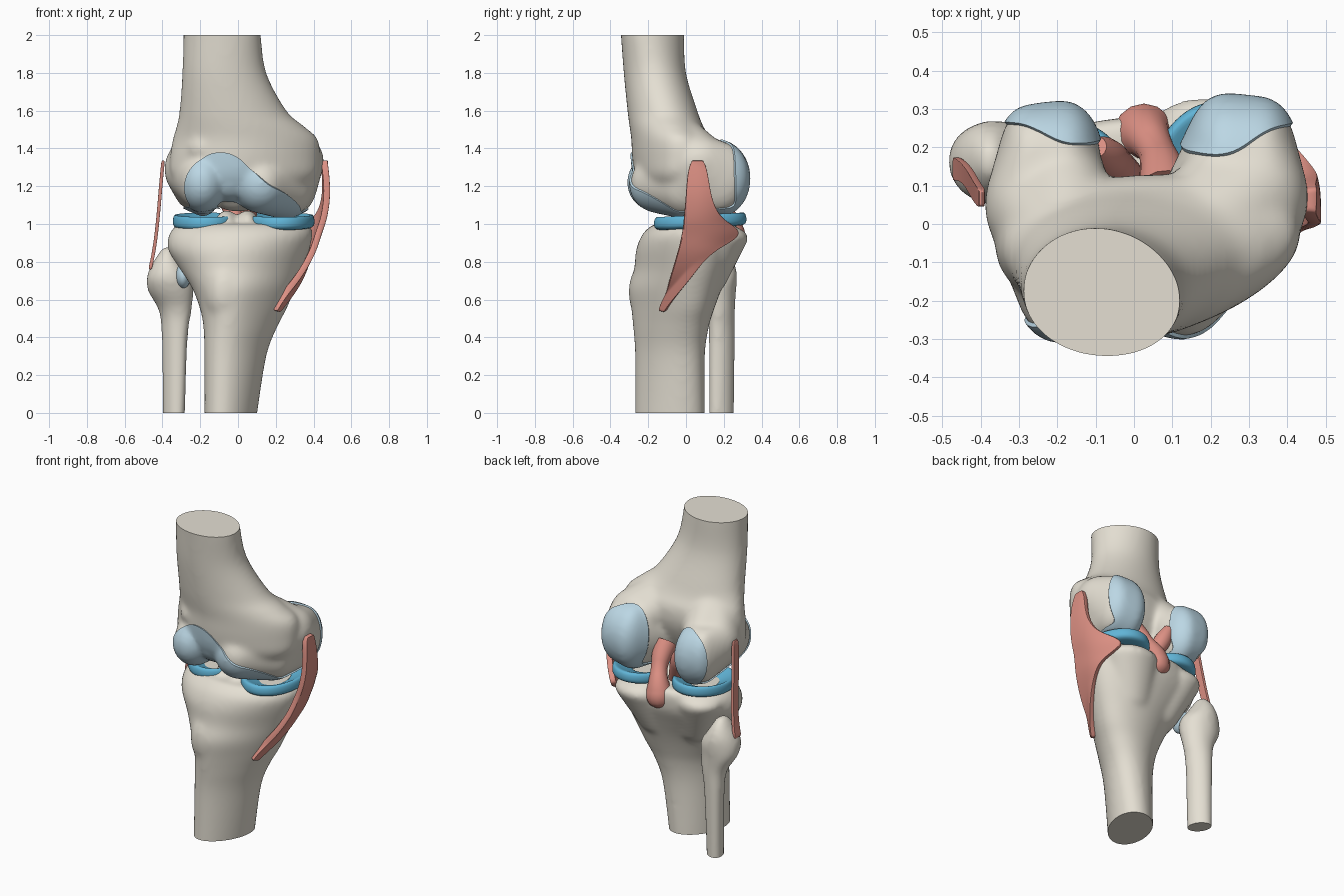
import bpy, bmesh, math
from mathutils import Matrix, Vector

cube = bpy.data.objects.get("Cube")
if cube:
    bpy.data.objects.remove(cube, do_unlink=True)


def material(name, rgb):
    m = bpy.data.materials.new(name)
    m.use_nodes = True
    m.diffuse_color = (*rgb, 1)
    m.node_tree.nodes["Principled BSDF"].inputs["Base Color"].default_value = (*rgb, 1)
    return m


BONE = material("bone", (0.78, 0.74, 0.65))
CARTILAGE = material("cartilage pale blue", (0.50, 0.68, 0.78))
MENISCUS = material("meniscus blue", (0.12, 0.46, 0.68))
LIGAMENT = material("ligament red", (0.72, 0.28, 0.23))


# ---- shape helpers ----
def ball(bm, c, r):
    mat = Matrix.LocRotScale(Vector(c), None, Vector(r))
    bmesh.ops.create_uvsphere(bm, u_segments=32, v_segments=20, radius=1, matrix=mat)


def hull(bm, *balls):
    """Convex skin around several ellipsoids."""
    tmp = bmesh.new()
    for c, r in balls:
        ball(tmp, c, r)
    verts = [bm.verts.new(v.co) for v in tmp.verts]
    tmp.free()
    bmesh.ops.convex_hull(bm, input=verts)


def loft(bm, rings):
    """Skin closed rings and cap both ends."""
    rows = [[bm.verts.new(p) for p in ring] for ring in rings]
    for a, b in zip(rows, rows[1:]):
        for i in range(len(a)):
            j = (i + 1) % len(a)
            bm.faces.new((a[i], a[j], b[j], b[i]))
    bm.faces.new(rows[0])
    bm.faces.new(rows[-1])


def refine(rows, n=5):
    """Catmull-Rom interpolation between section tuples."""
    pts = [Vector(r) for r in rows]
    out = []
    for i in range(len(pts) - 1):
        p0, p1, p2, p3 = pts[max(i - 1, 0)], pts[i], pts[i + 1], pts[min(i + 2, len(pts) - 1)]
        for k in range(n):
            t = k / n
            out.append(p1 + (p2 - p0) * (t / 2) + (2 * p0 - 5 * p1 + 4 * p2 - p3) * (t * t / 2)
                       + (3 * p1 - p0 - 3 * p2 + p3) * (t ** 3 / 2))
    return out + [pts[-1]]


def shaft(bm, sections):
    """Bone loft from (z, x0, x1, y0, y1, taper, skew); taper narrows the front."""
    rings = []
    for z, x0, x1, y0, y1, taper, skew in refine(sections):
        ring = []
        for i in range(40):
            a = math.tau * i / 40
            c, s = math.cos(a), math.sin(a)
            u = c * math.sqrt(1 - skew * skew) * (1 + taper * s) + skew * s
            ring.append(((x0 + x1) / 2 + (x1 - x0) / 2 * u, (y0 + y1) / 2 + (y1 - y0) / 2 * s, z))
        rings.append(ring)
    loft(bm, rings)


def settle(ob, mat, trim=None):
    """Apply modifiers, trim to a plane with a flat cap, shade and colour."""
    bpy.context.view_layer.update()
    dg = bpy.context.evaluated_depsgraph_get()
    me = bpy.data.meshes.new_from_object(ob.evaluated_get(dg))
    bm = bmesh.new()
    bm.from_mesh(me)
    if trim:
        z, up = trim
        bmesh.ops.bisect_plane(bm, geom=bm.verts[:] + bm.edges[:] + bm.faces[:],
                               plane_co=(0, 0, z), plane_no=(0, 0, up), clear_outer=True)
        bmesh.ops.holes_fill(bm, edges=[e for e in bm.edges if e.is_boundary], sides=0)
    bmesh.ops.recalc_face_normals(bm, faces=bm.faces[:])
    bm.to_mesh(me)
    bm.free()
    me.materials.clear()
    me.materials.append(mat)
    me.shade_smooth()
    me.set_sharp_from_angle(angle=math.radians(45))
    name = ob.name
    bpy.data.objects.remove(ob, do_unlink=True)
    new = bpy.data.objects.new(name, me)
    bpy.context.collection.objects.link(new)
    return new


def make(name, bm, mat, mods=(), trim=None):
    bmesh.ops.recalc_face_normals(bm, faces=bm.faces[:])
    me = bpy.data.meshes.new(name)
    bm.to_mesh(me)
    bm.free()
    ob = bpy.data.objects.new(name, me)
    bpy.context.collection.objects.link(ob)
    for kind, props in mods:
        m = ob.modifiers.new(kind.title(), kind)
        for key, value in props.items():
            setattr(m, key, value)
    return settle(ob, mat, trim)


FUSE = [("REMESH", dict(mode='VOXEL', voxel_size=0.014)),
        ("SMOOTH", dict(factor=0.5, iterations=16))]

# ---- femur ----
bm = bmesh.new()
shaft(bm, [(2.06, -.29, .115, -.35, -.01, -.06, -.08), (2.0, -.29, .12, -.345, -.01, -.06, -.08),
           (1.8, -.295, .15, -.33, 0, 0, 0), (1.6, -.31, .255, -.31, .06, .08, .04),
           (1.52, -.325, .34, -.3, .09, .15, .07), (1.45, -.345, .41, -.29, .125, .2, .09),
           (1.35, -.36, .42, -.285, .125, .2, .09), (1.25, -.35, .4, -.27, .09, .2, .09),
           (1.16, -.25, .3, -.22, .04, .2, .09)])
lateral_side = ((-.285, .05, 1.29), (.105, .14, .14))
lateral_back = ((-.27, .19, 1.25), (.08, .115, .165))
medial_side = ((.33, .07, 1.33), (.125, .16, .14))
medial_back = ((.33, .175, 1.25), (.095, .15, .185))
hull(bm, ((-.185, .16, 1.235), (.1, .155, .187)), lateral_back,
     ((-.19, -.15, 1.22), (.12, .155, .15)), lateral_side)
hull(bm, lateral_side, ((-.2, .14, 1.27), (.12, .13, .13)), ((-.15, -.08, 1.5), (.14, .14, .1)),
     ((-.17, -.13, 1.4), (.12, .13, .1)))
hull(bm, ((.24, .165, 1.24), (.105, .17, .2)), medial_back, ((.25, 0, 1.2), (.15, .15, .165)),
     ((.12, -.14, 1.215), (.14, .155, .15)), medial_side)
hull(bm, medial_side, ((.28, .14, 1.28), (.13, .14, .13)), ((.13, -.08, 1.5), (.15, .14, .1)),
     ((.08, -.14, 1.38), (.12, .12, .1)))
ball(bm, (-.04, -.12, 1.24), (.12, .14, .12))
ball(bm, (0, -.06, 1.14), (.14, .1, .075))
femur = make("femur", bm, BONE, FUSE, (2.0, 1))

# ---- femoral cartilage: thin raised layer inside a rounded region ----
bm = bmesh.new()
ball(bm, (-.1, -.3, 1.15), (.205, .14, .235))
hull(bm, ((-.03, -.29, 1.2), (.13, .1, .13)), ((.26, -.16, 1.06), (.12, .13, .05)))
hull(bm, ((-.17, .27, 1.25), (.1, .1, .21)), ((-.27, .35, 1.25), (.1, .12, .2)))
hull(bm, ((.23, .25, 1.27), (.12, .12, .22)), ((.34, .34, 1.26), (.1, .12, .21)))
hull(bm, ((-.18, -.2, 1.06), (.1, .1, .05)), ((-.2, .2, 1.05), (.12, .12, .06)))
hull(bm, ((.24, -.1, 1.035), (.11, .1, .04)), ((.27, .2, 1.05), (.125, .12, .06)))
region = make("cartilage_region", bm, CARTILAGE, FUSE)
region.hide_render = True
bm = bmesh.new()
bm.from_mesh(femur.data)
bm.normal_update()
for v, n in [(v, v.normal.copy()) for v in bm.verts]:
    v.co += n * 0.009
make("femoral_cartilage", bm, CARTILAGE,
     [("BOOLEAN", dict(operation='INTERSECT', solver='EXACT', object=region))])
bpy.data.objects.remove(region, do_unlink=True)

# ---- tibia ----
bm = bmesh.new()
shaft(bm, [(-.06, -.18, .095, -.27, .1, .05, .32), (0, -.18, .1, -.27, .1, .05, .32),
           (.3, -.183, .145, -.27, .1, .1, .32), (.45, -.19, .195, -.28, .12, .18, .3),
           (.55, -.21, .24, -.29, .15, .25, .27), (.66, -.25, .285, -.3, .19, .25, .22),
           (.76, -.31, .33, -.275, .23, .2, .15), (.86, -.37, .37, -.265, .27, .15, .08),
           (.93, -.37, .39, -.24, .28, .1, .05), (.97, -.35, .39, -.21, .28, .1, .05),
           (1.0, -.32, .37, -.17, .26, .1, .05)])
hull(bm, ((.18, .19, .925), (.17, .14, .07)), ((.12, .1, .72), (.13, .12, .1)))
hull(bm, ((-.2, .13, .925), (.15, .15, .07)), ((-.12, .06, .72), (.13, .12, .1)))
ball(bm, (-.07, -.18, .64), (.11, .125, .18))
for x in (-.06, .05):
    ball(bm, (x, .02, 1.0), (.06, .13, .075))
tibia = make("tibia", bm, BONE, FUSE, (0, -1))

# ---- fibula ----
bm = bmesh.new()
shaft(bm, [(-.06, -.4, -.28, .12, .255, 0, -.35), (0, -.4, -.28, .12, .255, 0, -.35),
           (.4, -.405, -.265, .12, .26, 0, -.3), (.54, -.42, -.245, .11, .26, 0, -.2),
           (.64, -.475, -.235, .07, .265, 0, -.1), (.71, -.485, -.24, .05, .27, 0, 0),
           (.77, -.465, -.28, .06, .265, 0, 0), (.83, -.43, -.32, .09, .24, 0, 0),
           (.88, -.395, -.35, .13, .2, 0, 0)])
make("fibula", bm, BONE, FUSE, (0, -1))

# ---- cartilage pad between tibia and fibula ----
bm = bmesh.new()
ball(bm, (-.29, .09, .725), (.04, .07, .065))
make("tibiofibular_cartilage", bm, CARTILAGE)


# ---- menisci: wedge section swept round an open oval ----
def meniscus(name, cx, cy, rx, ry, facing):
    rings = []
    for i in range(33):
        a = facing + math.radians(32 + 296 * i / 32)
        c, s = math.cos(a), math.sin(a)
        lift = 0.012 * s
        rings.append([(cx + rx * f * c, cy + ry * f * s, z + lift) for f, z in
                      ((.97, .972), (1.02, 1.01), (.97, 1.06), (.8, 1.035), (.4, 1.005), (.4, .985))])
    bm = bmesh.new()
    loft(bm, rings)
    make(name, bm, MENISCUS, [("SUBSURF", dict(levels=2))])


meniscus("lateral_meniscus", -.17, .06, .175, .21, 0)
meniscus("medial_meniscus", .22, .075, .185, .245, math.pi)


# ---- collateral ligaments: bands laid over the bones ----
def band(name, rows, thickness, bend):
    bm = bmesh.new()
    grid = []
    for z, x, y0, y1 in rows:
        line = []
        for i in range(6):
            y = y0 + (y1 - y0) * i / 5
            line.append(bm.verts.new((x - bend * max(0, y - .06) ** 2, y, z)))
        grid.append(line)
    for a, b in zip(grid, grid[1:]):
        for i in range(5):
            bm.faces.new((a[i], a[i + 1], b[i + 1], b[i]))
    wrap = dict(wrap_method='NEAREST_SURFACEPOINT', wrap_mode='OUTSIDE', offset=0.008)
    make(name, bm, LIGAMENT,
         [("SUBSURF", dict(levels=2)),
          ("SHRINKWRAP", dict(target=femur, **wrap)), ("SHRINKWRAP", dict(target=tibia, **wrap)),
          ("SMOOTH", dict(factor=0.5, iterations=4)),
          ("SOLIDIFY", dict(thickness=thickness, offset=0)), ("SUBSURF", dict(levels=1))])


band("medial_collateral_ligament",
     [(1.34, .455, .035, .09), (1.3, .462, .01, .11), (1.2, .472, 0, .125), (1.12, .47, -.005, .14),
      (1.03, .455, -.015, .18), (.98, .437, -.02, .285), (.93, .42, -.03, .285),
      (.88, .405, -.04, .18), (.82, .38, -.055, .1), (.7, .31, -.09, .015), (.6, .215, -.115, -.06),
      (.545, .17, -.125, -.085)], .034, 2.2)
band("lateral_collateral_ligament",
     [(1.35, -.395, .04, .09), (1.2, -.41, .055, .11), (1.0, -.425, .085, .14),
      (.85, -.445, .115, .165), (.75, -.468, .11, .18)], .018, 0)


# ---- cruciate ligaments: tubes with varying thickness ----
def cord(name, points):
    cu = bpy.data.curves.new(name, 'CURVE')
    cu.dimensions = '3D'
    cu.bevel_depth = 1
    cu.bevel_resolution = 5
    cu.use_fill_caps = True
    sp = cu.splines.new('NURBS')
    sp.points.add(len(points) - 1)
    for p, (x, y, z, r) in zip(sp.points, points):
        p.co = (x, y, z, 1)
        p.radius = r
    sp.order_u = 3
    sp.use_endpoint_u = True
    ob = bpy.data.objects.new(name, cu)
    bpy.context.collection.objects.link(ob)
    settle(ob, LIGAMENT)


cord("posterior_cruciate_ligament",
     [(.08, .09, 1.2, .07), (.075, .14, 1.15, .06), (.06, .19, 1.08, .045),
      (.035, .23, 1.01, .06), (.025, .235, .94, .085), (.025, .235, .88, .065), (.025, .23, .86, .01)])
cord("anterior_cruciate_ligament",
     [(-.1, .2, 1.24, .03), (-.08, .18, 1.18, .055), (-.04, .15, 1.09, .045), (0, .11, 1.0, .04)])
